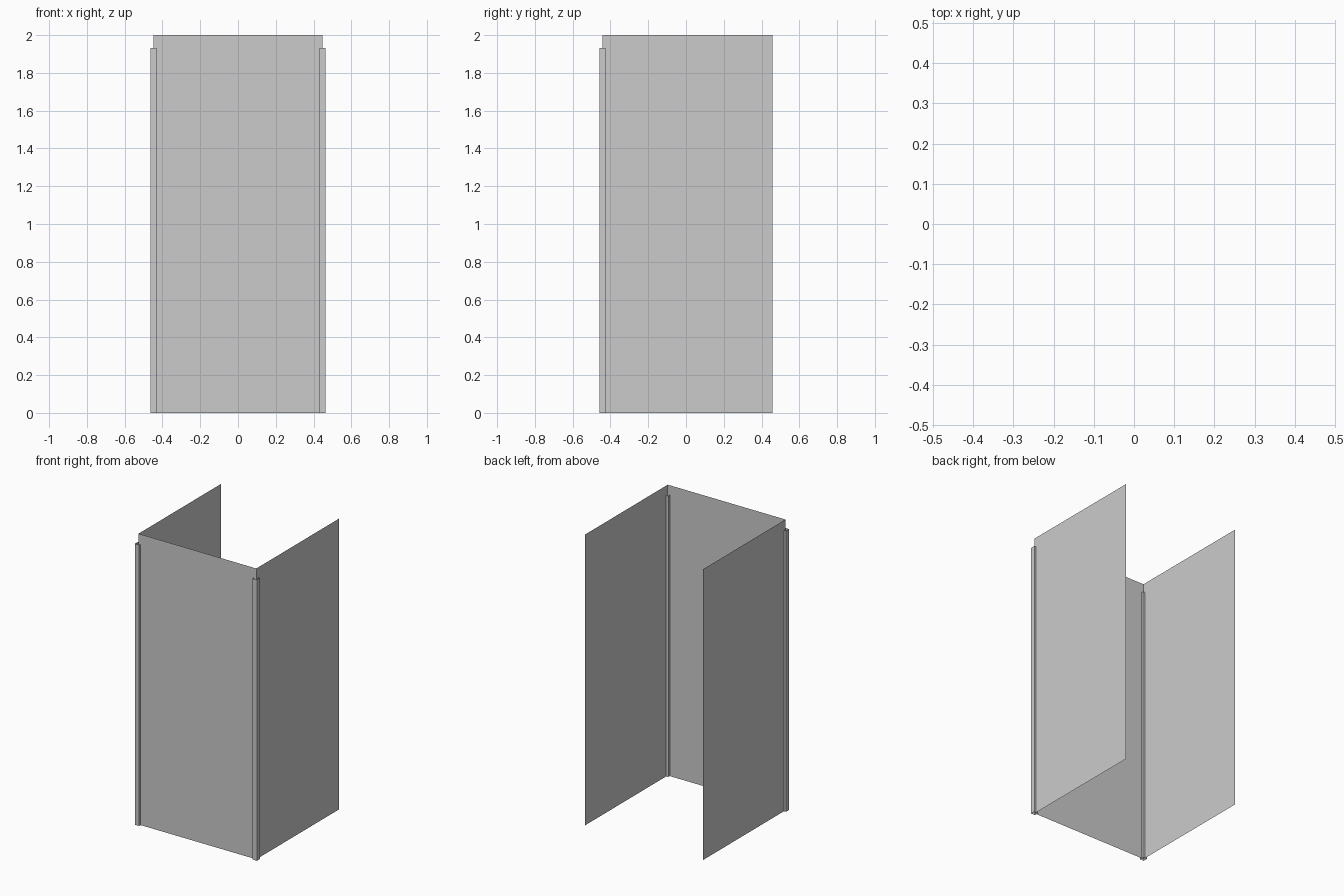
import bpy

if "Cube" in bpy.data.objects:
    bpy.data.objects.remove(bpy.data.objects["Cube"])

HALF_W = 0.448     # half distance between side panels
FRONT, BACK = -0.441, 0.457
TRIM = 0.016       # half width of the square corner trim


def sheet(name, profile, height, closed=False):
    """Extrude a flat path upward into an open, zero-thickness wall."""
    n = len(profile)
    verts = [(x, y, z) for z in (0, height) for x, y in profile]
    faces = [(i, (i + 1) % n, (i + 1) % n + n, i + n)
             for i in range(n if closed else n - 1)]
    mesh = bpy.data.meshes.new(name)
    mesh.from_pydata(verts, [], faces)
    obj = bpy.data.objects.new(name, mesh)
    bpy.context.collection.objects.link(obj)
    return obj


# Three-sided wall, open at the back
sheet("wall_panels", [(-HALF_W, BACK), (-HALF_W, FRONT),
                      (HALF_W, FRONT), (HALF_W, BACK)], 2.0)

# Hollow square trims on the two front corners, slightly shorter than the wall
square = [(-TRIM, -TRIM), (TRIM, -TRIM), (TRIM, TRIM), (-TRIM, TRIM)]
for side, label in ((-1, "left"), (1, "right")):
    sheet(f"corner_trim_{label}",
          [(side * HALF_W + x, FRONT + y) for x, y in square], 1.933, closed=True)
